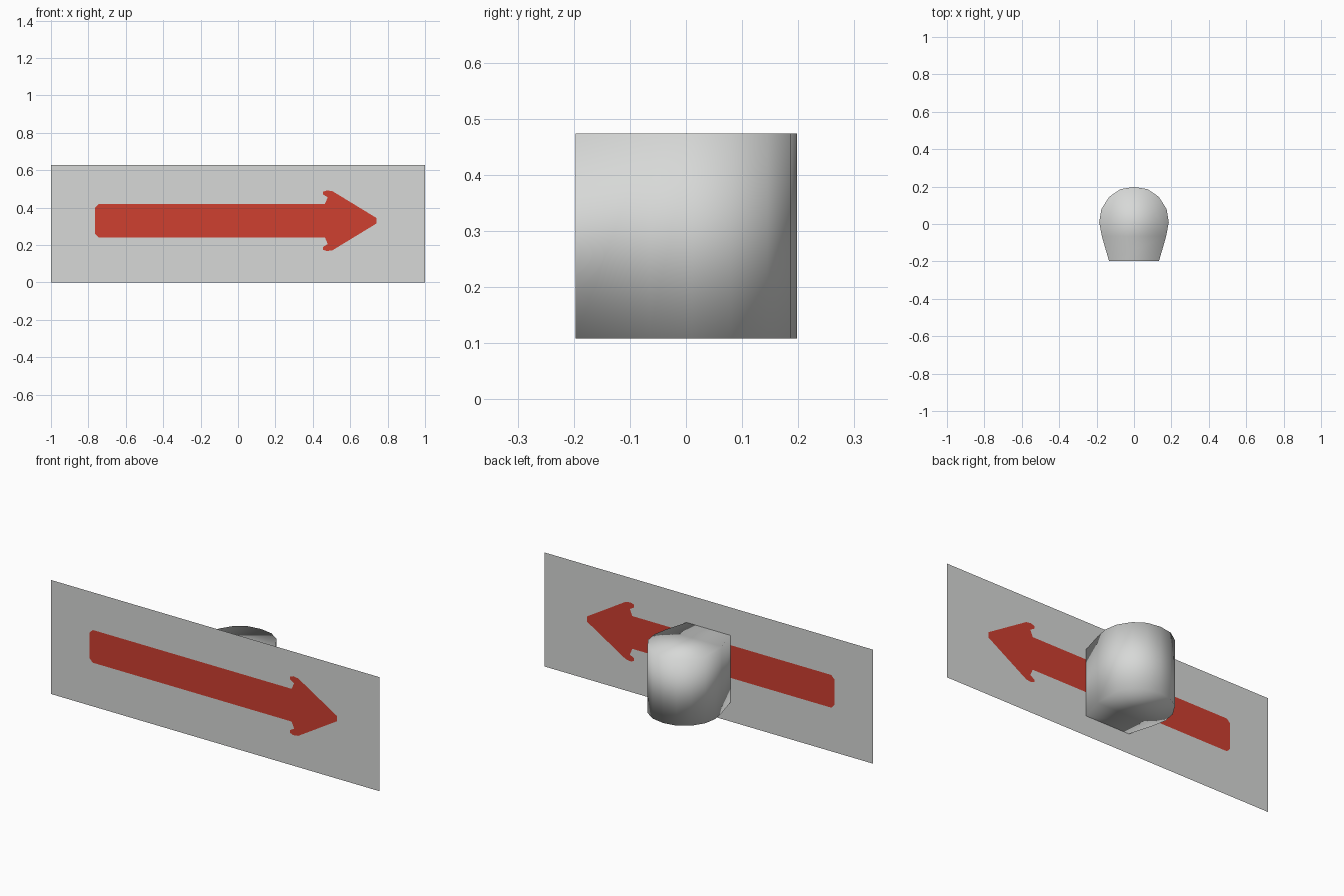
import bpy, bmesh

if "Cube" in bpy.data.objects:
    bpy.data.objects.remove(bpy.data.objects["Cube"])


def material(name, rgb):
    m = bpy.data.materials.new(name)
    m.diffuse_color = (*rgb, 1)
    m.use_nodes = True
    m.node_tree.nodes["Principled BSDF"].inputs["Base Color"].default_value = m.diffuse_color
    return m


grey = material("light grey", (0.68, 0.69, 0.68))
red = material("arrow red", (0.62, 0.05, 0.03))


def finish(bm, name, mats):
    mesh = bpy.data.meshes.new(name)
    bm.to_mesh(mesh)
    bm.free()
    for m in mats:
        mesh.materials.append(m)
    ob = bpy.data.objects.new(name, mesh)
    bpy.context.collection.objects.link(ob)
    return ob


# Sign panel: thin sheet with the arrow cut in as its own face
Y, ZC = -0.198, 0.33
half = [(-0.765, 0.07), (-0.745, 0.09), (0.465, 0.09), (0.48, 0.125),
        (0.455, 0.14), (0.455, 0.155), (0.475, 0.162), (0.505, 0.158), (0.74, 0.015)]
arrow = [(x, ZC + d) for x, d in half] + [(x, ZC - d) for x, d in reversed(half)]
border = [(-1, 0), (1, 0), (1, 0.627), (-1, 0.627)]

bm = bmesh.new()
edges = []
loops = []
for outline in (border, arrow):
    vs = [bm.verts.new((x, Y, z)) for x, z in outline]
    edges += [bm.edges.new((vs[i - 1], vs[i])) for i in range(len(vs))]
    loops.append(vs)
bmesh.ops.triangle_fill(bm, edges=edges, use_beauty=True, normal=(0, -1, 0))
arrow_verts = set(loops[1])
for f in [f for f in bm.faces if set(f.verts) <= arrow_verts]:
    c = f.calc_center_median()
    # drop fill triangles lying inside the arrow, if any were made
    if abs(c.z - ZC) < 0.09 and c.x < 0.6:
        bm.faces.remove(f)
arrow_face = bm.faces.new(loops[1])
arrow_face.material_index = 1
for f in bm.faces:
    f.normal_update()
    if f.normal.y > 0:
        f.normal_flip()
finish(bm, "sign_panel", [grey, red])

# Rounded bracket behind the panel: extruded plan profile, open towards the panel
side = [(0.134, -0.197), (0.172, -0.065), (0.186, 0.01), (0.174, 0.08),
        (0.133, 0.145), (0.073, 0.186)]
profile = side + [(0, 0.198)] + [(-x, y) for x, y in reversed(side)]
bm = bmesh.new()
low = [bm.verts.new((x, y, 0.108)) for x, y in profile]
high = [bm.verts.new((x, y, 0.474)) for x, y in profile]
for i in range(len(profile) - 1):
    bm.faces.new((low[i], low[i + 1], high[i + 1], high[i]))
bm.faces.new(high)
bm.faces.new(low[::-1])
for f in bm.faces:
    f.smooth = True
finish(bm, "mounting_bracket", [grey])
